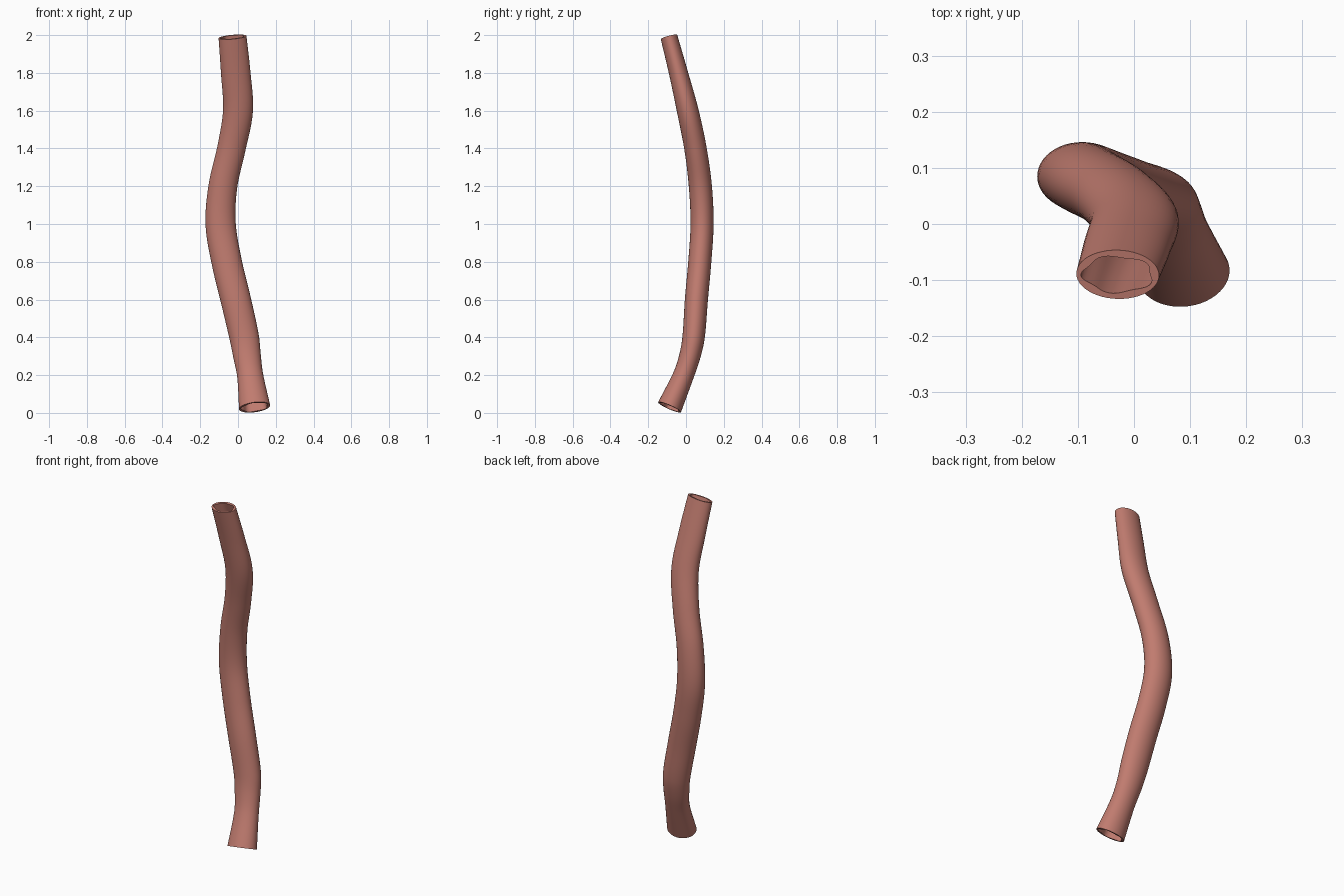
import bpy, bmesh, math
from mathutils import Vector

cube = bpy.data.objects.get("Cube")
if cube:
    bpy.data.objects.remove(cube)

SIDES = 48
STEPS = 6

# Stations along the tube: z, centre x, centre y, half width, half depth
STATIONS = [
    (0.03, 0.088, -0.087, 0.083, 0.066),
    (0.2, 0.064, -0.013, 0.069, 0.055),
    (0.3, 0.048, 0.02, 0.073, 0.056),
    (0.4, 0.033, 0.04, 0.078, 0.059),
    (0.6, -0.012, 0.055, 0.08, 0.061),
    (0.8, -0.06, 0.073, 0.08, 0.061),
    (1.0, -0.092, 0.085, 0.08, 0.061),
    (1.2, -0.08, 0.076, 0.076, 0.061),
    (1.4, -0.035, 0.05, 0.075, 0.059),
    (1.6, 0.0, 0.009, 0.079, 0.057),
    (1.8, -0.012, -0.04, 0.078, 0.05),
    (1.99, -0.029, -0.09, 0.074, 0.045),
]


def spline(stations):
    """Smooth samples through unevenly spaced stations."""
    pts = [Vector(s) for s in stations]
    last = len(pts) - 1
    slopes = []
    for i in range(len(pts)):
        lo, hi = max(i - 1, 0), min(i + 1, last)
        slopes.append((pts[hi] - pts[lo]) / (pts[hi][0] - pts[lo][0]))
    out = []
    for i in range(last):
        h = pts[i + 1][0] - pts[i][0]
        for k in range(STEPS):
            t = k / STEPS
            out.append(pts[i] * (2 * t**3 - 3 * t**2 + 1)
                       + slopes[i] * h * (t**3 - 2 * t**2 + t)
                       + pts[i + 1] * (3 * t**2 - 2 * t**3)
                       + slopes[i + 1] * h * (t**3 - t**2))
    out.append(pts[last])
    return out


samples = spline(STATIONS)
centres = [Vector((s[1], s[2], s[0])) for s in samples]
bm = bmesh.new()


def ring(i, inner):
    """Oval cross-section square to the path; the bore is thinner and wavy."""
    tangent = (centres[min(i + 1, len(centres) - 1)] - centres[max(i - 1, 0)]).normalized()
    side = Vector((1, 0, 0))
    side = (side - tangent * side.dot(tangent)).normalized()
    depth = tangent.cross(side)
    a, b = samples[i][3], samples[i][4]
    verts = []
    for k in range(SIDES):
        ang = 2 * math.pi * k / SIDES
        ra, rb = a, b
        if inner:
            wave = 1 + 0.07 * math.cos(5 * ang + 2.6)
            ra, rb = (a - 0.012) * wave, (b - 0.012) * wave
        verts.append(bm.verts.new(centres[i] + side * ra * math.cos(ang)
                                  + depth * rb * math.sin(ang)))
    return verts


def bridge(r1, r2):
    for k in range(SIDES):
        n = (k + 1) % SIDES
        bm.faces.new((r1[k], r1[n], r2[n], r2[k]))


# Outer wall, inner bore and the two rims
outer = [ring(i, False) for i in range(len(samples))]
bore = [ring(i, True) for i in range(len(samples))]
for i in range(len(samples) - 1):
    bridge(outer[i], outer[i + 1])
    bridge(bore[i + 1], bore[i])
bridge(outer[-1], bore[-1])
bridge(bore[0], outer[0])
bmesh.ops.recalc_face_normals(bm, faces=bm.faces)

mesh = bpy.data.meshes.new("vessel_tube")
bm.to_mesh(mesh)
bm.free()
tube = bpy.data.objects.new("vessel_tube", mesh)
bpy.context.collection.objects.link(tube)

# Flesh colour
mat = bpy.data.materials.new("dusty_red")
mat.use_nodes = True
colour = (0.53, 0.2, 0.16, 1)
mat.diffuse_color = colour
mat.node_tree.nodes["Principled BSDF"].inputs["Base Color"].default_value = colour
mesh.materials.append(mat)

bpy.ops.object.select_all(action="DESELECT")
tube.select_set(True)
bpy.context.view_layer.objects.active = tube
bpy.ops.object.shade_smooth_by_angle(angle=math.radians(40))
